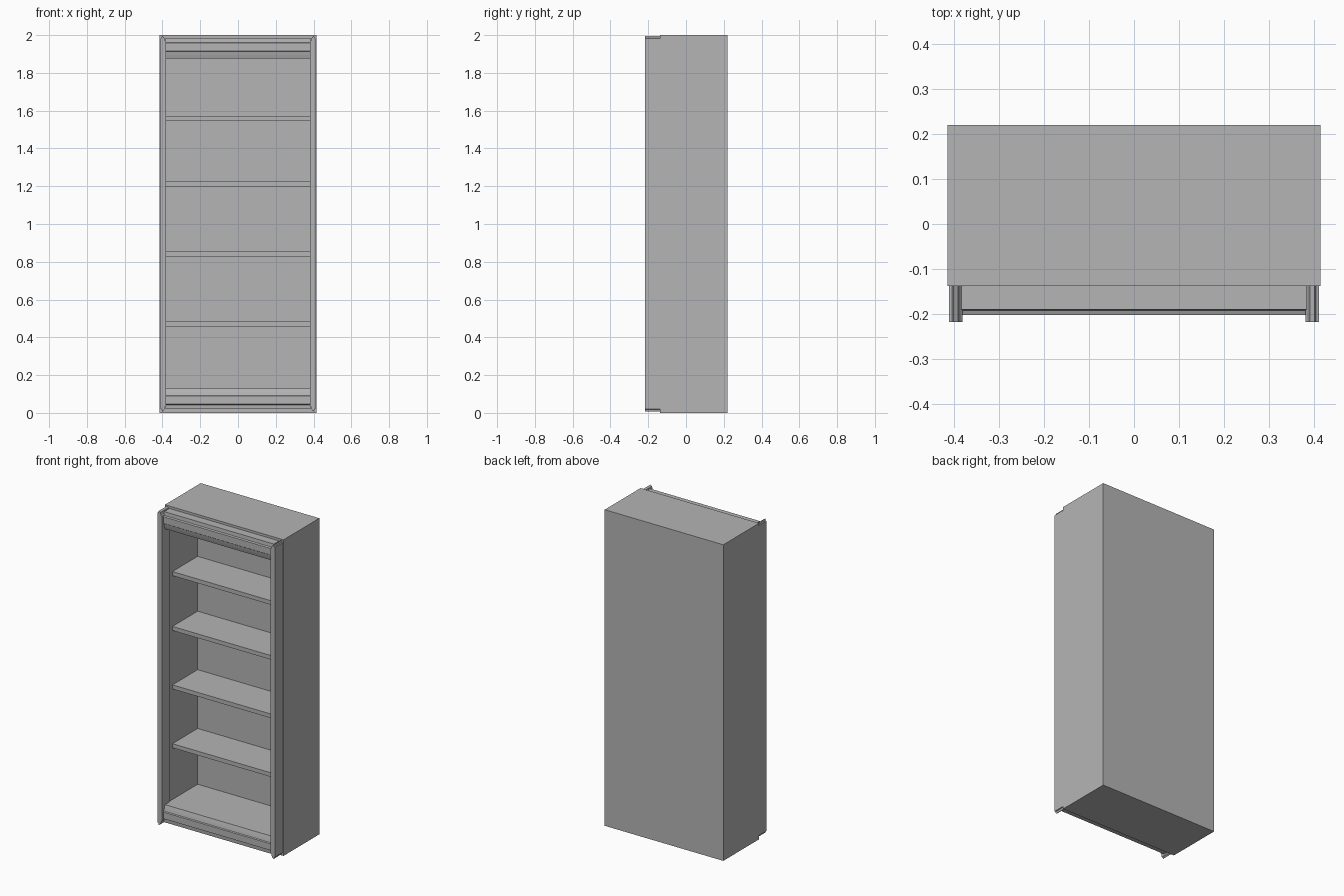
import bpy, bmesh

if "Cube" in bpy.data.objects:
    bpy.data.objects.remove(bpy.data.objects["Cube"])

grey = bpy.data.materials.new("grey paint")
grey.diffuse_color = (0.46, 0.46, 0.46, 1)
grey.use_nodes = True
grey.node_tree.nodes["Principled BSDF"].inputs["Base Color"].default_value = grey.diffuse_color


def finish(name, bm):
    bmesh.ops.recalc_face_normals(bm, faces=bm.faces)
    mesh = bpy.data.meshes.new(name)
    bm.to_mesh(mesh)
    bm.free()
    mesh.materials.append(grey)
    ob = bpy.data.objects.new(name, mesh)
    bpy.context.collection.objects.link(ob)
    return ob


def box(bm, x0, x1, y0, y1, z0, z1):
    """Add a box and return its vertices."""
    verts = bmesh.ops.create_cube(bm, size=1)["verts"]
    for v in verts:
        v.co.x = x1 if v.co.x > 0 else x0
        v.co.y = y1 if v.co.y > 0 else y0
        v.co.z = z1 if v.co.z > 0 else z0
    return verts


def prism(name, loop_a, loop_b):
    """Close a solid between two matching loops of points."""
    bm = bmesh.new()
    a = [bm.verts.new(p) for p in loop_a]
    b = [bm.verts.new(p) for p in loop_b]
    bm.faces.new(a)
    bm.faces.new(b)
    for i in range(len(a)):
        j = (i + 1) % len(a)
        bm.faces.new((a[i], a[j], b[j], b[i]))
    return finish(name, bm)


# Carcass: a box whose front is inset and pushed back to form the recess
FRONT, BACK, INNER = -0.138, 0.22, 0.148
FLOOR, CEILING, WALL = 0.13, 1.875, 0.386
bm = bmesh.new()
box(bm, -0.415, 0.415, FRONT, BACK, 0, 2)
front = min(bm.faces, key=lambda f: f.calc_center_median().y)
bmesh.ops.inset_individual(bm, faces=[front], thickness=0.02)
for v in front.verts:
    v.co.x = WALL if v.co.x > 0 else -WALL
    v.co.z = CEILING if v.co.z > 1 else FLOOR
new = bmesh.ops.extrude_face_region(bm, geom=[front])
for v in new["geom"]:
    if isinstance(v, bmesh.types.BMVert):
        v.co.y = INNER
if front.is_valid:
    bm.faces.remove(front)
finish("carcass", bm)

# Shelves
for i, top in enumerate((0.483, 0.855, 1.225, 1.572)):
    bm = bmesh.new()
    box(bm, -WALL, WALL, -0.104, INNER, top - 0.026, top)
    finish(f"shelf_{i + 1}", bm)

# Moulded top and bottom rails (y, z profile of the top rail, mirrored below)
RAIL = [(FRONT, 1.985), (-0.19, 1.985), (-0.192, 1.962), (-0.202, 1.958),
        (-0.202, 1.916), (-0.196, 1.912), (-0.192, 1.895), (-0.186, 1.875),
        (FRONT, 1.875)]
for name, flip in (("top_rail", False), ("bottom_rail", True)):
    prof = [(y, 2.005 - z if flip else z) for y, z in RAIL]
    prism(name, [(-0.384, y, z) for y, z in prof], [(0.384, y, z) for y, z in prof])

# Front posts with shaped ends (x, z outline of the upper half, mirrored below)
END = [(0.411, 1.982), (0.405, 1.984), (0.402, 1.995), (0.391, 1.988),
       (0.386, 1.97), (0.381, 1.965)]
for name, s in (("right_post", 1), ("left_post", -1)):
    outline = END + [(x, 2.003 - z) for x, z in reversed(END)]
    prism(name, [(s * x, -0.218, z) for x, z in outline],
          [(s * x, FRONT, z) for x, z in outline])
